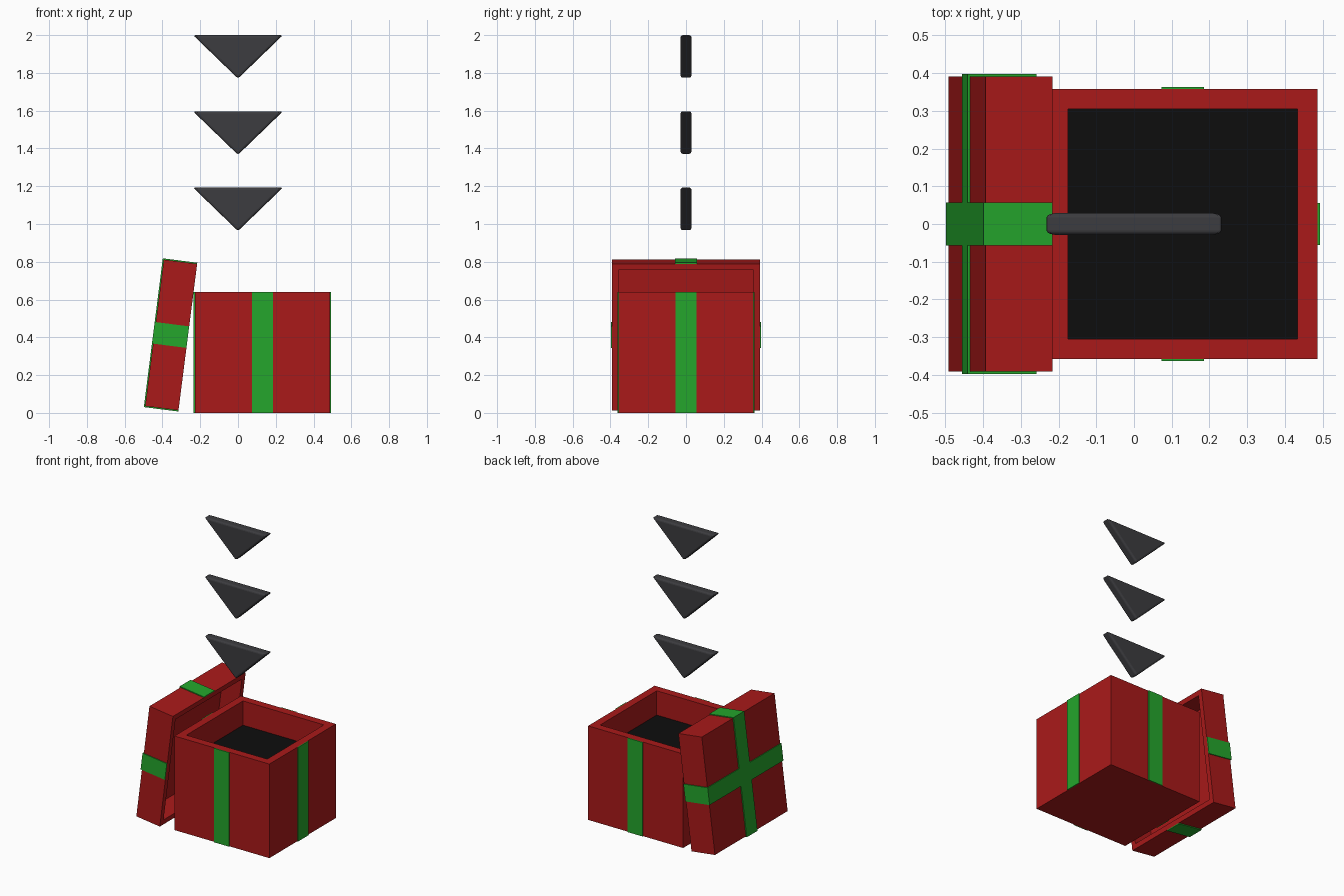
import bpy, bmesh
from math import radians
from mathutils import Matrix

if "Cube" in bpy.data.objects:
    bpy.data.objects.remove(bpy.data.objects["Cube"])


def material(name, rgb):
    m = bpy.data.materials.new(name)
    m.diffuse_color = (*rgb, 1)
    m.use_nodes = True
    m.node_tree.nodes["Principled BSDF"].inputs["Base Color"].default_value = m.diffuse_color
    return m


RED = material("red_card", (0.40, 0.010, 0.010))
GREEN = material("green_ribbon", (0.018, 0.38, 0.025))
BLACK = material("black_inside", (0.004, 0.004, 0.004))
GREY = material("dark_grey", (0.045, 0.045, 0.05))


def finish(name, bm, mats, matrix=Matrix()):
    bmesh.ops.recalc_face_normals(bm, faces=bm.faces)
    me = bpy.data.meshes.new(name)
    bm.to_mesh(me)
    bm.free()
    for m in mats:
        me.materials.append(m)
    ob = bpy.data.objects.new(name, me)
    bpy.context.collection.objects.link(ob)
    ob.matrix_world = matrix
    return ob


def add_block(bm, centre, size):
    bmesh.ops.create_cube(bm, size=1, matrix=Matrix.Translation(centre) @ Matrix.Diagonal((*size, 1)))


def open_box(name, width, height, wall, depth, mats, matrix):
    """Square box on z=0, hollowed from the top; last material goes on the cavity floor."""
    bm = bmesh.new()
    add_block(bm, (0, 0, height / 2), (width, width, height))
    bm.normal_update()
    top = max(bm.faces, key=lambda f: f.calc_center_median().z)
    bmesh.ops.inset_region(bm, faces=[top], thickness=wall, use_even_offset=True)
    ret = bmesh.ops.extrude_discrete_faces(bm, faces=[top])
    floor = ret["faces"][0]
    bmesh.ops.translate(bm, verts=floor.verts, vec=(0, 0, -depth))
    floor.material_index = len(mats) - 1
    return finish(name, bm, mats, matrix)


def ribbons(name, width, height, band, thick, matrix, cross=False):
    """A band down the middle of each side, optionally crossing the closed face."""
    bm = bmesh.new()
    low = -thick if cross else 0
    zc, h = (height + low) / 2, height - low
    off = width / 2 + thick / 2
    for s in (-1, 1):
        add_block(bm, (s * off, 0, zc), (thick, band, h))
        add_block(bm, (0, s * off, zc), (band, thick, h))
    if cross:
        add_block(bm, (0, 0, -thick / 2), (width, band, thick))
        add_block(bm, (0, 0, -thick / 2), (band, width, thick))
    return finish(name, bm, [GREEN], matrix)


# gift box
place = Matrix.Translation((0.129, 0, 0))
open_box("gift_box", 0.715, 0.64, 0.053, 0.165, [RED, BLACK], place)
ribbons("box_ribbons", 0.715, 0.64, 0.112, 0.006, place)

# lid leaning against the left side, open side facing the box
lean = (Matrix.Translation((-0.355, 0, 0.4125)) @ Matrix.Rotation(radians(97.26), 4, 'Y')
        @ Matrix.Translation((0, 0, -0.088)))
open_box("lid", 0.782, 0.178, 0.034, 0.14, [RED], lean)
ribbons("lid_ribbons", 0.782, 0.178, 0.115, 0.006, lean, cross=True)

# three floating arrows pointing down
for i in range(3):
    bm = bmesh.new()
    verts = [bm.verts.new((x, -0.029, z)) for x, z in ((-0.238, 0.225), (0, -0.005), (0.238, 0.225))]
    face = bm.faces.new(verts)
    ext = bmesh.ops.extrude_face_region(bm, geom=[face])
    bmesh.ops.translate(bm, vec=(0, 0.058, 0), verts=[v for v in ext["geom"] if isinstance(v, bmesh.types.BMVert)])
    bmesh.ops.recalc_face_normals(bm, faces=bm.faces)
    bmesh.ops.bevel(bm, geom=bm.edges[:], offset=0.012, segments=3, profile=0.5, affect='EDGES')
    finish(f"arrow_{i + 1}", bm, [GREY], Matrix.Translation((0, 0, 0.968 + 0.4035 * i)))
